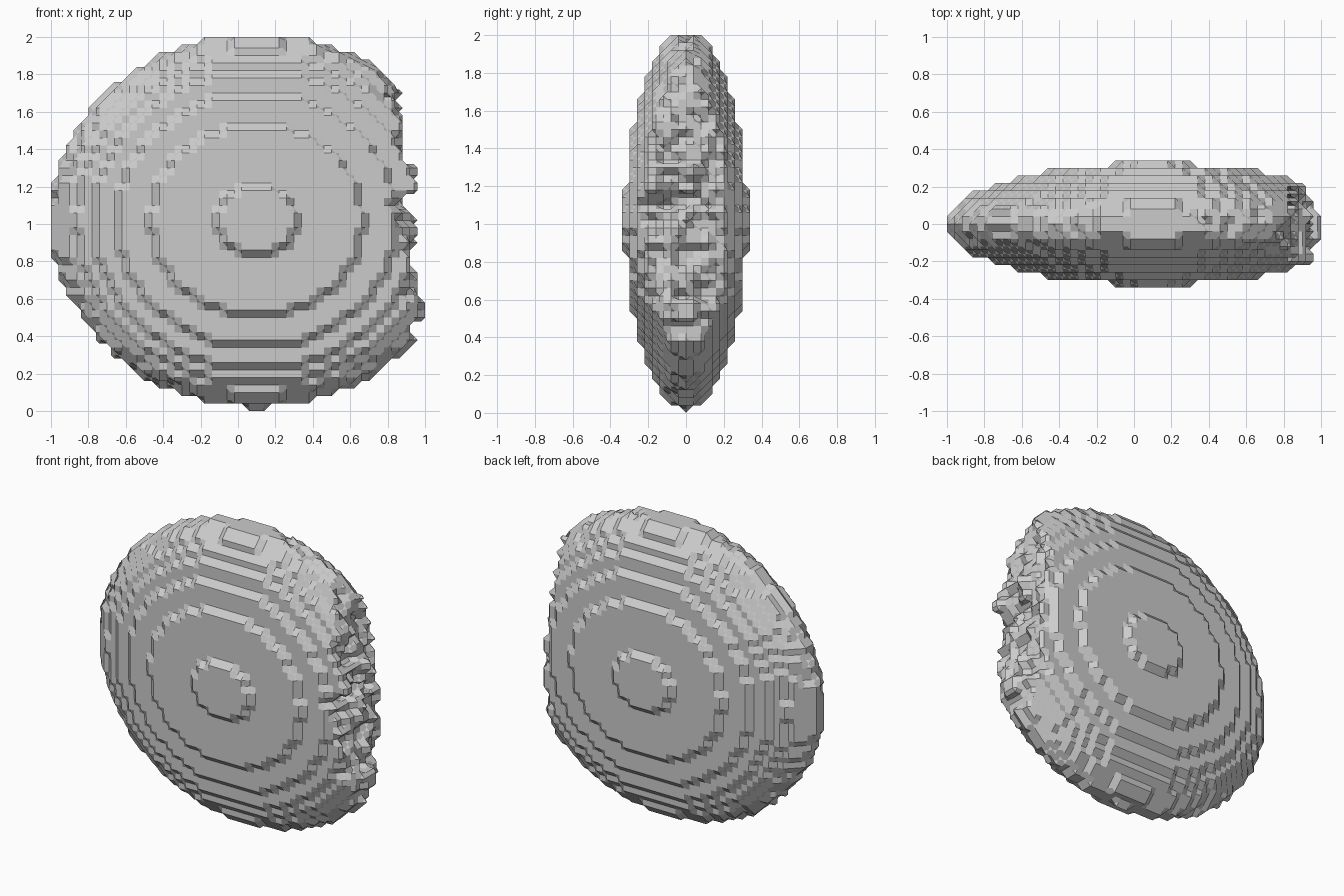
import bpy, random
from mathutils import Vector, noise

if "Cube" in bpy.data.objects:
    bpy.data.objects.remove(bpy.data.objects["Cube"])

random.seed(4)
H = 0.04                          # cell size of the stepped surface
CX, CZ = 0.10, 1.02               # lens centre
RX, RY2, RZ = 27.6, 66.4, 25.03   # lens radii in cells (RY2 is squared)


def broken_limit(j, k):
    """Largest x kept on the rough broken side, by depth and height."""
    y, z = j * H, CZ + k * H
    if z > 1.62:
        base = 0.83
    elif z > 1.32:
        base = 0.85
    elif z > 1.16:
        base = 0.92 if y < 0.06 else 0.87
    elif z > 1.06:
        base = 0.85
    elif z > 0.6:
        base = 0.91
    else:
        base = 0.94
    base += 0.07 * noise.noise(Vector((y * 9, 3.3, z * 7)))
    base += 0.04 * noise.noise(Vector((y * 19, 8.1, z * 17)))
    if abs(j) <= 1 and 0.48 < z < 0.62:
        base = 1.0
    return min(base, 0.99)


# Filled cells: stepped lens, one broken side, a few chips on the rim
filled = set()
for i in range(-27, 23):
    for j in range(-8, 9):
        for k in range(-25, 25):
            v = (i / RX) ** 2 + j * j / RY2 + (k / RZ) ** 2
            if v > 1 or CX + i * H > broken_limit(j, k):
                continue
            if v > 0.975 and abs(j) < 4 and abs(i) > 3 and random.random() < 0.1:
                continue
            filled.add((i, j, k))

# Cube faces, each counter-clockwise seen from outside
FACES = []
for a in range(3):
    b, c = (a + 1) % 3, (a + 2) % 3
    for side in (0, 1):
        ring = []
        for u, w in ((0, 0), (1, 0), (1, 1), (0, 1)):
            p = [0, 0, 0]
            p[a], p[b], p[c] = side, u, w
            ring.append(tuple(p))
        FACES.append(ring if side else ring[::-1])

# Chamfered skin: join edge midpoints around the filled corners of every cube
verts, faces, index = [], [], {}


def midpoint(p, q):
    key = tuple(s + t for s, t in zip(p, q))
    if key not in index:
        index[key] = len(verts)
        verts.append((CX + key[0] * H / 2, key[1] * H / 2, CZ + key[2] * H / 2))
    return index[key]


for i in range(-28, 24):
    for j in range(-9, 9):
        for k in range(-26, 26):
            n = sum((i + a, j + b, k + c) in filled
                    for a in (0, 1) for b in (0, 1) for c in (0, 1))
            if n in (0, 8):
                continue
            follow = {}
            for ring in FACES:
                pts = [(i + a, j + b, k + c) for a, b, c in ring]
                ins = [p in filled for p in pts]
                for s in range(4):
                    if ins[s] and not ins[s - 1]:
                        e = s
                        while ins[(e + 1) % 4]:
                            e += 1
                        start = midpoint(pts[s - 1], pts[s])
                        follow[start] = midpoint(pts[e % 4], pts[(e + 1) % 4])
            while follow:
                first, nxt = follow.popitem()
                loop = [first]
                while nxt != first:
                    loop.append(nxt)
                    nxt = follow.pop(nxt)
                faces.append(loop)

mesh = bpy.data.meshes.new("stepped_disc")
mesh.from_pydata(verts, [], faces)
mesh.validate()
mesh.update()
disc = bpy.data.objects.new("stepped_disc", mesh)
bpy.context.collection.objects.link(disc)
